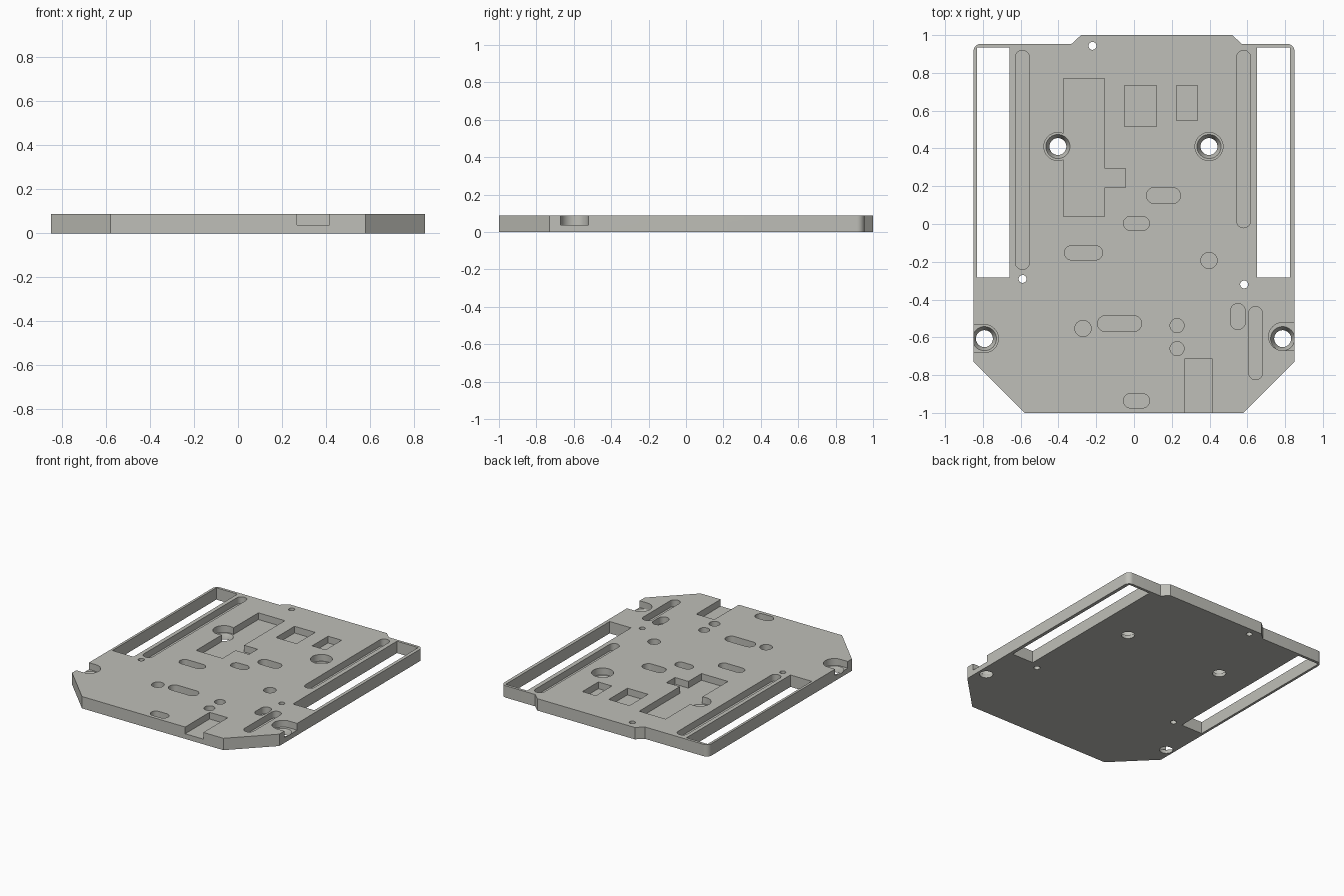
import bpy, bmesh, math

if "Cube" in bpy.data.objects:
    bpy.data.objects.remove(bpy.data.objects["Cube"])

H, FLOOR = 0.088, 0.038          # plate thickness, pocket floor height

grey = bpy.data.materials.new("warm_grey")
grey.diffuse_color = (0.52, 0.52, 0.48, 1)
grey.use_nodes = True
grey.node_tree.nodes["Principled BSDF"].inputs["Base Color"].default_value = grey.diffuse_color


def prism(name, pts, z0, z1, taper=None):
    """Extrude an outline; taper = (centre, ratio) shrinks the lower ring."""
    bm = bmesh.new()
    low = pts
    if taper:
        (cx, cy), k = taper
        low = [(cx + (x - cx) * k, cy + (y - cy) * k) for x, y in pts]
    bottom = [bm.verts.new((x, y, z0)) for x, y in low]
    top = [bm.verts.new((x, y, z1)) for x, y in pts]
    n = len(pts)
    bm.faces.new(bottom[::-1])
    bm.faces.new(top)
    for i in range(n):
        j = (i + 1) % n
        bm.faces.new((bottom[i], bottom[j], top[j], top[i]))
    me = bpy.data.meshes.new(name)
    bm.to_mesh(me)
    bm.free()
    me.materials.append(grey)
    ob = bpy.data.objects.new(name, me)
    bpy.context.collection.objects.link(ob)
    return ob


def arc(cx, cy, r, a0, a1, n):
    return [(cx + r * math.cos(math.radians(a0 + (a1 - a0) * i / n)),
             cy + r * math.sin(math.radians(a0 + (a1 - a0) * i / n))) for i in range(n + 1)]


def circle(cx, cy, r, n=40):
    return arc(cx, cy, r, 0, 360, n)[:-1]


def rect(x0, x1, y0, y1):
    return [(x0, y0), (x1, y0), (x1, y1), (x0, y1)]


def slot(x0, x1, y0, y1):
    """Round-ended slot filling the given box."""
    if x1 - x0 > y1 - y0:
        r, c = (y1 - y0) / 2, (y0 + y1) / 2
        return arc(x1 - r, c, r, -90, 90, 16) + arc(x0 + r, c, r, 90, 270, 16)
    r, c = (x1 - x0) / 2, (x0 + x1) / 2
    return arc(c, y1 - r, r, 0, 180, 16) + arc(c, y0 + r, r, 180, 360, 16)


# plate outline: chamfered front corners, rounded back corners, raised back tab
outline = [(-0.58, -1), (0.58, -1), (0.85, -0.73)]
outline += arc(0.81, 0.914, 0.04, 0, 90, 8)
outline += [(0.57, 0.954), (0.52, 1), (-0.28, 1), (-0.33, 0.954)]
outline += arc(-0.81, 0.914, 0.04, 90, 180, 8) + [(-0.85, -0.73)]
plate = prism("base_plate", outline, 0, H)


def cut(pts, z0=FLOOR, taper=None, z1=H + 0.05):
    cutter = prism("cutter", pts, z0, z1, taper)
    cutter.hide_render = True
    mod = plate.modifiers.new("cut", 'BOOLEAN')
    mod.operation, mod.solver, mod.object = 'DIFFERENCE', 'EXACT', cutter
    bpy.context.view_layer.objects.active = plate
    bpy.ops.object.modifier_apply(modifier=mod.name)
    bpy.data.objects.remove(cutter)


# side windows through the plate
for x0, x1 in ((-0.832, -0.658), (0.65, 0.825)):
    cut(rect(x0, x1, -0.284, 0.934), -0.05)

# stepped component pocket
cut([(-0.372, 0.04), (-0.155, 0.04), (-0.155, 0.193), (-0.045, 0.193),
     (-0.045, 0.293), (-0.155, 0.293), (-0.155, 0.77), (-0.372, 0.77)])

# square pockets and front edge notch
for box in ((-0.05, 0.119, 0.516, 0.734), (0.225, 0.336, 0.547, 0.734),
            (0.267, 0.416, -1.05, -0.714)):
    cut(rect(*box))

# round-ended pockets
for box in ((-0.628, -0.553, -0.241, 0.919), (0.543, 0.617, -0.02, 0.919),
            (0.066, 0.246, 0.108, 0.193), (-0.056, 0.082, -0.034, 0.04),
            (-0.368, -0.166, -0.19, -0.115), (-0.193, 0.04, -0.57, -0.485),
            (0.511, 0.589, -0.559, -0.421), (0.606, 0.681, -0.824, -0.437),
            (-0.056, 0.082, -0.974, -0.898)):
    cut(slot(*box))

# round pockets
for x, y, r in ((0.397, -0.193, 0.043), (-0.27, -0.553, 0.043),
                (0.228, -0.538, 0.037), (0.228, -0.66, 0.037)):
    cut(circle(x, y, r))

# pin holes
for x, y in ((-0.22, 0.943), (-0.59, -0.291), (0.583, -0.32)):
    cut(circle(x, y, 0.021, 24), -0.05)

# counterbored screw seats; the outer two open to the plate edge
for x, y, yb in ((-0.403, 0.41, 0.41), (0.397, 0.41, 0.41),
                 (-0.792, -0.607, -0.607), (0.787, -0.607, -0.596)):
    r = 0.074
    if x < -0.7:
        bore = arc(x, yb, r, -90, 90, 20) + [(-0.95, yb + r), (-0.95, yb - r)]
    elif x > 0.7:
        bore = arc(x, yb, r, 90, 270, 20) + [(0.95, yb - r), (0.95, yb + r)]
    else:
        bore = circle(x, yb, r)
    cut(bore)
    cut(circle(x, y, 0.064), 0.004, ((x, y), 0.70), FLOOR + 0.0005)
    cut(circle(x, y, 0.0448), -0.05, None, 0.0045)

bpy.ops.object.select_all(action='DESELECT')
plate.select_set(True)
bpy.context.view_layer.objects.active = plate
bpy.ops.object.shade_smooth_by_angle(angle=math.radians(30))
